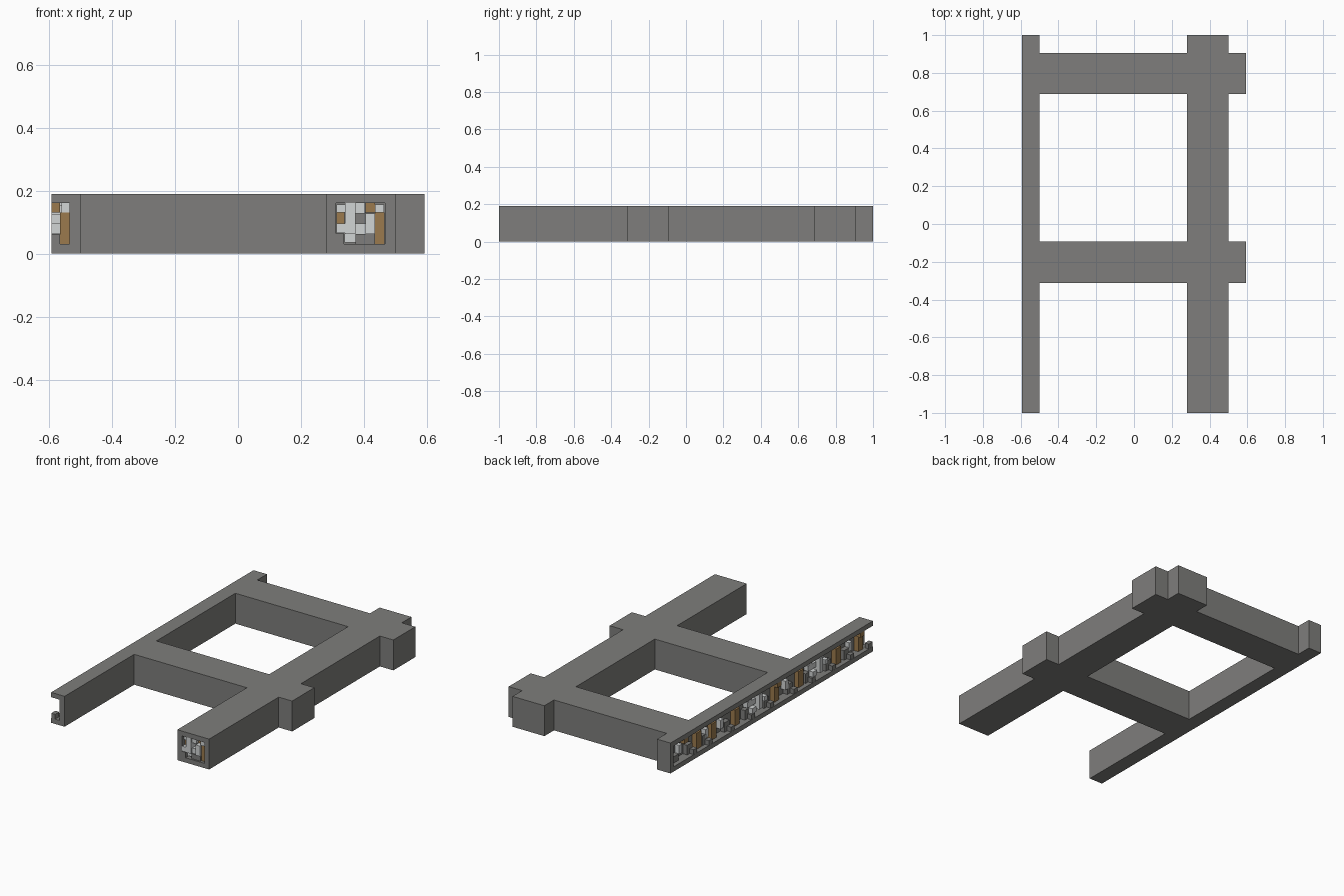
import bpy
import bmesh
from mathutils import Vector

cube = bpy.data.objects.get("Cube")
if cube:
    bpy.data.objects.remove(cube, do_unlink=True)


def material(name, rgb):
    m = bpy.data.materials.new(name)
    m.use_nodes = True
    m.diffuse_color = (*rgb, 1)
    m.node_tree.nodes["Principled BSDF"].inputs["Base Color"].default_value = (*rgb, 1)
    return m


STONE = material("dark_stone", (0.21, 0.208, 0.2))
PALE = material("pale_stone", (0.64, 0.66, 0.66))
WOOD = material("brown_wood", (0.33, 0.195, 0.075))


def finish(bm, name, mat):
    mesh = bpy.data.meshes.new(name)
    bm.to_mesh(mesh)
    bm.free()
    ob = bpy.data.objects.new(name, mesh)
    bpy.context.collection.objects.link(ob)
    mesh.materials.append(mat)
    return ob


def boxes(name, mat, spans):
    """One object made of boxes, each given as (x0, x1, y0, y1, z0, z1)."""
    bm = bmesh.new()
    for x0, x1, y0, y1, z0, z1 in spans:
        verts = bmesh.ops.create_cube(bm, size=1)["verts"]
        for v in verts:
            v.co = Vector((x1 if v.co.x > 0 else x0,
                           y1 if v.co.y > 0 else y0,
                           z1 if v.co.z > 0 else z0))
    return finish(bm, name, mat)


# Frame: two long beams crossed by two bars, extruded from their joint plan
HEIGHT = 0.19
long_beams = [(-0.593, -0.5, -1, 1), (0.28, 0.5, -1, 1)]
cross_bars = [(-0.593, 0.593, -0.312, -0.092), (-0.593, 0.593, 0.688, 0.905)]
plan = long_beams + cross_bars
xs = sorted({x for p in plan for x in p[:2]})
ys = sorted({y for p in plan for y in p[2:]})

bm = bmesh.new()
for xa, xb in zip(xs, xs[1:]):
    for ya, yb in zip(ys, ys[1:]):
        cx, cy = (xa + xb) / 2, (ya + yb) / 2
        if any(p[0] < cx < p[1] and p[2] < cy < p[3] for p in plan):
            corners = [(xa, ya), (xb, ya), (xb, yb), (xa, yb)]
            bm.faces.new([bm.verts.new((x, y, 0)) for x, y in corners])
bmesh.ops.remove_doubles(bm, verts=bm.verts[:], dist=0.0001)
top = bmesh.ops.extrude_face_region(bm, geom=bm.faces[:])["geom"]
for v in top:
    if isinstance(v, bmesh.types.BMVert):
        v.co.z = HEIGHT
bmesh.ops.recalc_face_normals(bm, faces=bm.faces[:])
frame = finish(bm, "beam_frame", STONE)

# Hollow channels inside the long beams
LOW, HIGH = 0.03, 0.16
cutters = [
    boxes("side_channel_cutter", STONE, [(-0.7, -0.535, -1.1, 0.97, LOW, HIGH)]),
    boxes("end_hollow_cutter", STONE, [(0.312, 0.467, -1.1, -0.9, LOW, HIGH)]),
]
bpy.context.view_layer.objects.active = frame
for c in cutters:
    c.hide_render = True
    mod = frame.modifiers.new(c.name, "BOOLEAN")
    mod.operation = "DIFFERENCE"
    mod.solver = "EXACT"
    mod.object = c
    bpy.ops.object.modifier_apply(modifier=mod.name)
    bpy.data.objects.remove(c, do_unlink=True)

# Side channel contents, set against its back wall
BACK, MID, OUT = -0.534, -0.565, -0.592
posts, caps, blocks, rubble = [], [], [], []
for y in (0.68, 0.53, 0.3, -0.09, -0.33, -0.7, -0.92):
    posts.append((MID, BACK, y - 0.024, y + 0.024, LOW, 0.13))
for y in (0.84, -0.08, -0.9):
    posts.append((OUT, MID, y - 0.02, y + 0.02, 0.13, HIGH))
    caps.append((MID + 0.005, BACK, y - 0.045, y - 0.01, 0.13, HIGH))
# Two dense heaps of pale rubble
for y in (0.12, -0.48):
    rubble += [(MID, BACK, y - 0.08, y + 0.08, 0.095, 0.128),
               (OUT, BACK, y - 0.03, y, 0.063, HIGH - 0.005),
               (OUT, MID, y + 0.03, y + 0.07, 0.063, 0.095),
               (OUT, MID, y - 0.08, y - 0.05, 0.095, 0.125),
               (MID, BACK, y + 0.04, y + 0.07, 0.128, HIGH)]
# Scattered single stones, pale above and dark along the floor
for y in (0.86, 0.6, 0.45, -0.19, -0.82):
    rubble.append((MID, BACK, y - 0.015, y + 0.015, 0.065, 0.12))
for y in (0.77, 0.62, 0.4, 0.2, 0.01, -0.22, -0.4, -0.6, -0.78):
    blocks.append((MID, BACK, y - 0.025, y + 0.025, LOW, 0.09))
    blocks.append((OUT, MID, y - 0.035, y, LOW, 0.06))
blocks += [(OUT, MID, -1, -0.96, LOW, 0.06), (MID, BACK, 0.88, 0.95, LOW, 0.07)]
boxes("channel_posts", WOOD, posts)
boxes("channel_caps", PALE, caps)
boxes("channel_rubble", PALE, rubble)
boxes("channel_blocks", STONE, blocks)

# Contents of the wide beam, showing at its open front end
boxes("end_posts", WOOD, [
    (0.435, 0.466, -0.98, -0.9, LOW, 0.13),
    (0.405, 0.435, -0.97, -0.9, 0.13, HIGH),
    (0.313, 0.338, -0.97, -0.9, 0.095, 0.13),
])
boxes("end_rubble", PALE, [
    (0.313, 0.342, -0.998, -0.9, 0.065, 0.095),
    (0.313, 0.342, -0.98, -0.9, 0.13, 0.156),
    (0.34, 0.373, -0.998, -0.9, 0.063, HIGH),
    (0.373, 0.403, -0.985, -0.9, 0.128, HIGH),
    (0.373, 0.435, -0.985, -0.9, 0.063, 0.095),
    (0.405, 0.435, -0.998, -0.9, 0.063, 0.128),
    (0.435, 0.464, -0.99, -0.9, 0.13, 0.156),
    (0.338, 0.373, -0.98, -0.9, 0.036, 0.063),
])
boxes("end_core_blocks", STONE, [
    (0.372, 0.406, -0.95, -0.9, 0.095, 0.13),
    (0.312, 0.337, -1, -0.9, LOW, 0.064),
    (0.373, 0.435, -0.99, -0.9, LOW, 0.062),
])
